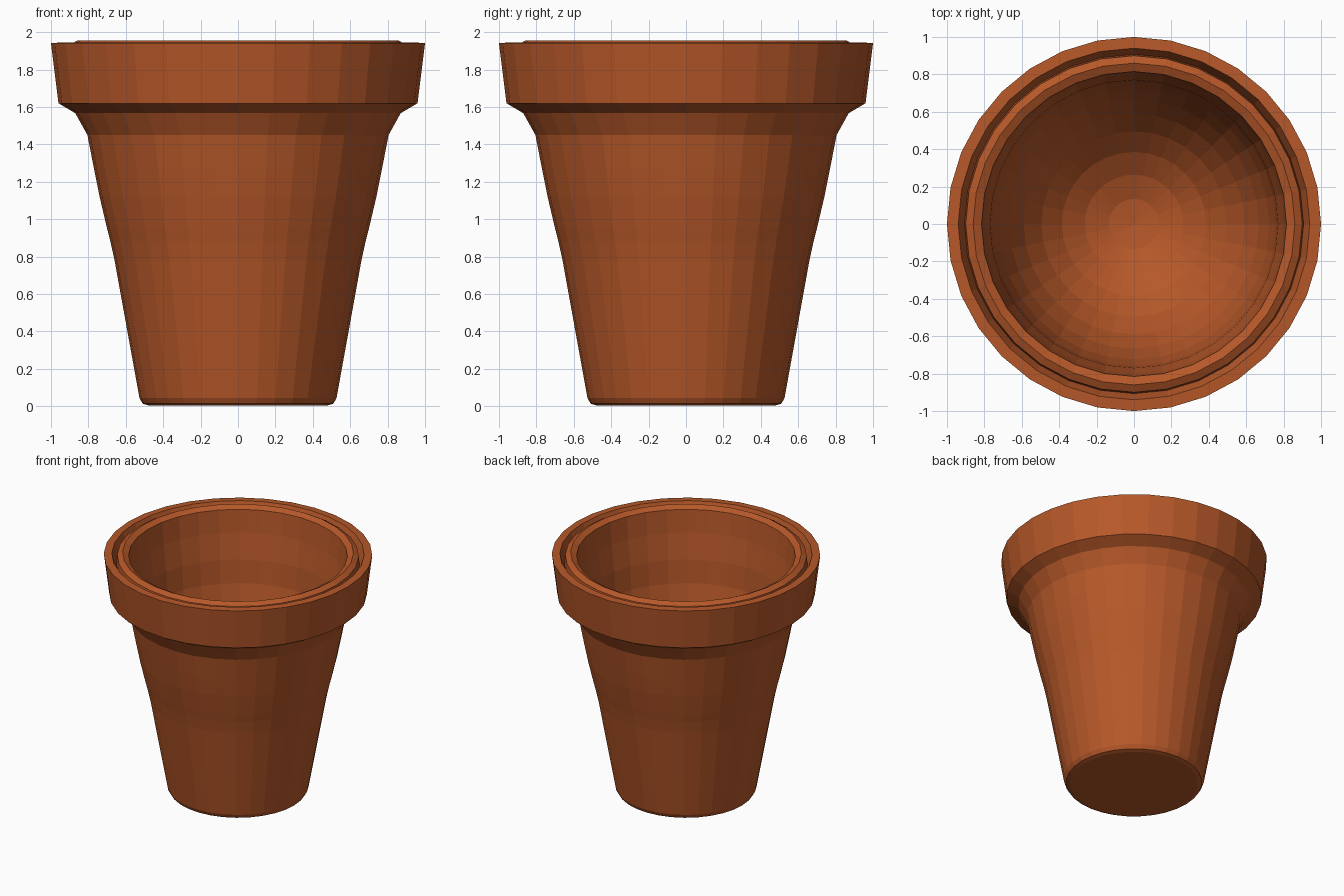
import bpy, bmesh, math

if "Cube" in bpy.data.objects:
    bpy.data.objects.remove(bpy.data.objects["Cube"])

SIDES = 32

clay = bpy.data.materials.new("terracotta")
clay.diffuse_color = (0.47, 0.098, 0.022, 1)
clay.use_nodes = True
clay.node_tree.nodes["Principled BSDF"].inputs["Base Color"].default_value = clay.diffuse_color

# Outer wall, collar, grooved rim and rounded inner lip (radius, height)
profile = [
    (0, 0.005), (0.48, 0.005), (0.51, 0.014), (0.527, 0.045),
    (0.66, 0.78), (0.682, 0.88), (0.70, 0.95), (0.74, 1.12),
    (0.77, 1.27), (0.805, 1.45), (0.87, 1.567), (0.96, 1.62),
    (1.0, 1.942), (0.94, 1.945), (0.907, 1.86), (0.90, 1.932),
    (0.86, 1.955), (0.815, 1.932), (0.80, 1.75),
]

# Rounded bowl inside
BOWL_TOP, BOWL_R, BOWL_D = 1.54, 0.77, 1.08
for i in range(10):
    a = math.radians(90 * i / 9)
    r = BOWL_R * math.cos(a) if i < 9 else 0
    profile.append((r, BOWL_TOP - BOWL_D * math.sin(a)))


def lathe(name, points, sides):
    bm = bmesh.new()
    rings = []
    for r, z in points:
        if r == 0:
            rings.append([bm.verts.new((0, 0, z))] * sides)
        else:
            rings.append([bm.verts.new((r * math.cos(2 * math.pi * k / sides),
                                        r * math.sin(2 * math.pi * k / sides), z))
                          for k in range(sides)])
    for a, b in zip(rings, rings[1:]):
        for k in range(sides):
            n = (k + 1) % sides
            loop = list(dict.fromkeys((a[k], a[n], b[n], b[k])))
            bm.faces.new(loop)
    bmesh.ops.recalc_face_normals(bm, faces=bm.faces)
    mesh = bpy.data.meshes.new(name)
    bm.to_mesh(mesh)
    bm.free()
    obj = bpy.data.objects.new(name, mesh)
    bpy.context.collection.objects.link(obj)
    mesh.materials.append(clay)
    return obj


lathe("flower_pot", profile, SIDES)
